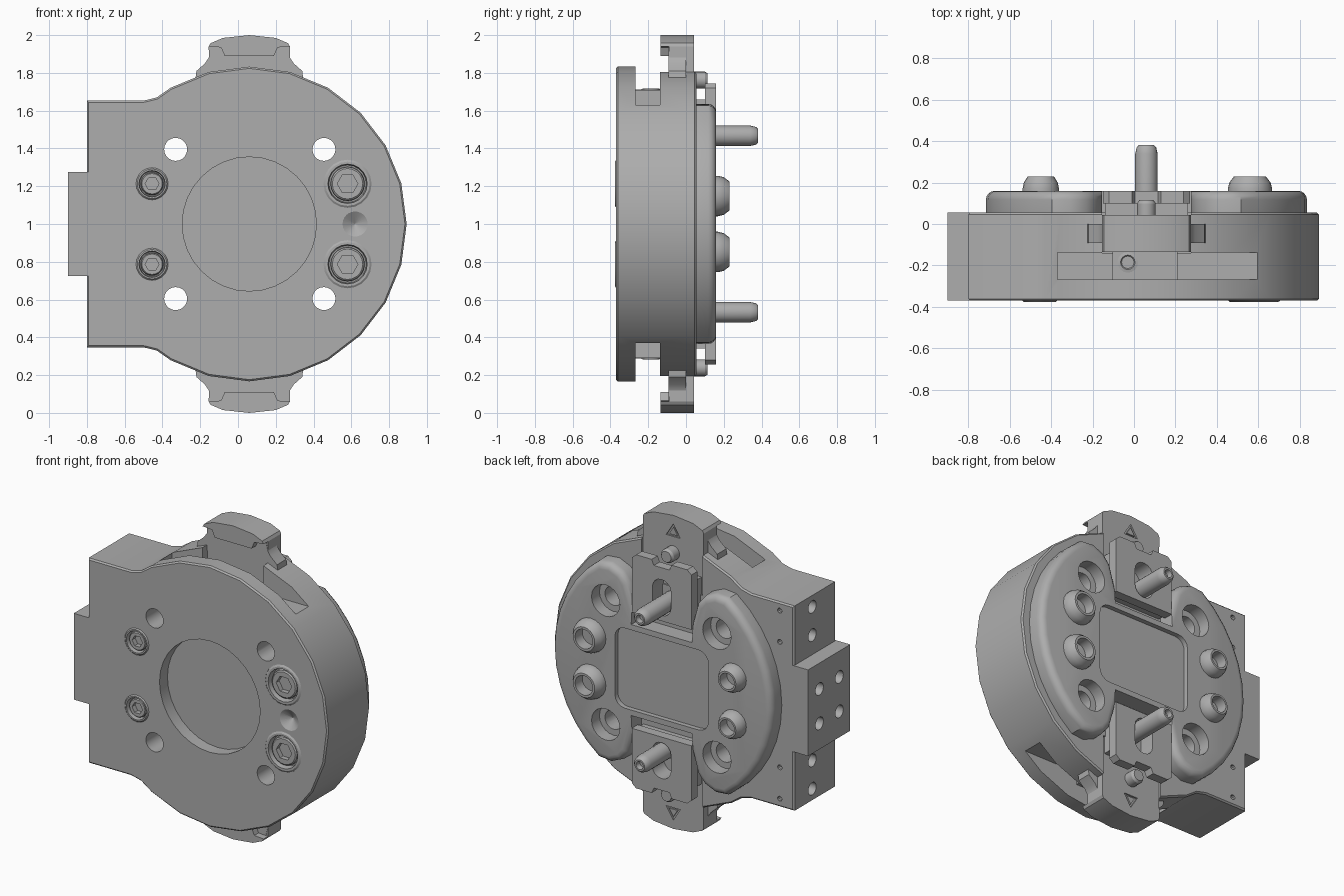
import bpy, bmesh
from math import sin, cos, pi, radians

if "Cube" in bpy.data.objects:
    bpy.data.objects.remove(bpy.data.objects["Cube"])

grey = bpy.data.materials.new("machined_grey")
grey.use_nodes = True
grey.diffuse_color = (0.42, 0.42, 0.42, 1)
grey.node_tree.nodes["Principled BSDF"].inputs["Base Color"].default_value = (0.42, 0.42, 0.42, 1)

CENTRE = (0.06, 0, 1)   # disc centre; all parts are modelled around it
SIDES = (1, -1)
parts = []


def finish(name, bm, keep=True):
    bmesh.ops.recalc_face_normals(bm, faces=bm.faces)
    mesh = bpy.data.meshes.new(name)
    bm.to_mesh(mesh)
    bm.free()
    obj = bpy.data.objects.new(name, mesh)
    obj.location = CENTRE
    bpy.context.collection.objects.link(obj)
    mesh.materials.append(grey)
    if keep:
        parts.append(obj)
    return obj


def prism(name, pts, y0, y1, keep=True, bevel=0, rule=None, segments=1):
    """Extrude an (x, z) outline from y0 to y1, bevelling edges picked by rule."""
    bm = bmesh.new()
    a = [bm.verts.new((x, y0, z)) for x, z in pts]
    b = [bm.verts.new((x, y1, z)) for x, z in pts]
    bm.faces.new(a)
    bm.faces.new(b)
    for i in range(len(pts)):
        j = (i + 1) % len(pts)
        bm.faces.new((a[i], a[j], b[j], b[i]))
    if bevel:
        bmesh.ops.recalc_face_normals(bm, faces=bm.faces)
        edges = [e for e in bm.edges if rule(*e.verts)]
        bmesh.ops.bevel(bm, geom=edges, offset=bevel, segments=segments,
                        profile=0.5, affect='EDGES', clamp_overlap=True)
    return finish(name, bm, keep)


def box(name, x, y, z, keep=True):
    pts = [(x[0], z[0]), (x[1], z[0]), (x[1], z[1]), (x[0], z[1])]
    return prism(name, pts, y[0], y[1], keep)


def lathe(name, profile, u, v, axis='y', n=20, keep=True):
    """Revolve (radius, height) points around an axis through (u, v)."""
    bm = bmesh.new()
    rings = []
    for r, h in profile:
        ring = []
        for i in range(n):
            p, q = u + r * cos(2 * pi * i / n), v + r * sin(2 * pi * i / n)
            ring.append(bm.verts.new({'y': (p, h, q), 'x': (h, p, q), 'z': (p, q, h)}[axis]))
        rings.append(ring)
    for a, b in zip(rings, rings[1:]):
        for i in range(n):
            j = (i + 1) % n
            bm.faces.new((a[i], a[j], b[j], b[i]))
    bm.faces.new(rings[0])
    bm.faces.new(rings[-1])
    return finish(name, bm, keep)


def rod(name, r, h0, h1, u, v, axis='y', n=20, keep=True):
    return lathe(name, [(r, h0), (r, h1)], u, v, axis, n, keep)


def cut(target, cutter):
    mod = target.modifiers.new("cut", 'BOOLEAN')
    mod.operation = 'DIFFERENCE'
    mod.solver = 'EXACT'
    mod.object = cutter
    bpy.context.view_layer.objects.active = target
    bpy.ops.object.modifier_apply(modifier=mod.name)
    bpy.data.objects.remove(cutter)


def drill(target, r, h0, h1, u, v, axis='y', n=20):
    cut(target, rod("drill", r, h0, h1, u, v, axis, n, False))


def rounded(hx, hz, r, cz=0):
    pts = []
    for k, (sx, sz) in enumerate([(1, 1), (-1, 1), (-1, -1), (1, -1)]):
        for i in range(5):
            t = pi / 2 * (k + i / 4)
            pts.append((sx * (hx - r) + r * cos(t), cz + sz * (hz - r) + r * sin(t)))
    return pts


# Main body: a disc outline running into a square-cornered flange
R = 0.833
outline = [(R * cos(radians(t)), R * sin(radians(t))) for t in range(-120, 121, 15)]
outline += [(-0.49, 0.67), (-0.56, 0.653), (-0.86, 0.653)]
outline += [(-0.86, -0.653), (-0.56, -0.653), (-0.49, -0.67)]
body = prism("main_body", outline, -0.37, 0.055, True, 0.009,
             lambda a, b: abs(a.co.y - b.co.y) < 0.01)
drill(body, 0.355, -0.5, -0.29, 0, 0, n=32)
cut(body, lathe("dimple", [(0.068, -0.371), (0.002, -0.33)], 0.56, 0, n=24, keep=False))
for s in SIDES:
    # side slots and latch pockets
    cut(body, box("slot", (-0.43, 0.7), (-0.268, -0.138), sorted((s * 0.63, s * 0.95)), False))
    cut(body, box("pocket", (-0.215, 0.215), (-0.139, 0.2), sorted((s * 0.55, s * 0.95)), False))
    for x in (-0.39, 0.395):
        drill(body, 0.061, -0.5, 0.2, x, s * 0.395)
    for z in (0.4, 0.58):
        drill(body, 0.04, -1, -0.78, -0.13, s * z, 'x', 16)
    for z in (0.4, 0.6):
        drill(body, 0.016, 0, 0.1, -0.76, s * z, n=10)

# Side port block
ports = box("port_block", (-0.96, -0.85), (-0.37, 0.055), (-0.275, 0.275))
for y in (-0.06, -0.26):
    for s in SIDES:
        drill(ports, 0.04, -1, -0.88, y, s * 0.11, 'x', 16)

# Rear plate: two rounded lobes joined by a central hub
quarter = [(0.215, 0.29), (0.215, 0.45), (0.24, 0.54), (0.29, 0.6), (0.37, 0.635)]
quarter += [(0.775 * cos(radians(t)), 0.775 * sin(radians(t))) for t in (54, 45, 36, 27, 18, 9)]
half = quarter + [(0.775, 0)] + [(x, -z) for x, z in reversed(quarter)]
rear = prism("rear_plate", half + [(-x, z) for x, z in reversed(half)], 0.05, 0.16, True, 0.045,
             lambda a, b: min(a.co.y, b.co.y) > 0.15 and max(abs(a.co.x), abs(b.co.x)) > 0.22, 4)
cut(rear, prism("window", rounded(0.33, 0.255, 0.07), 0.13, 0.3, False))
for s in SIDES:
    for x in (-0.39, 0.395):
        drill(rear, 0.061, 0, 0.3, x, s * 0.395)
        drill(rear, 0.1, 0.08, 0.3, x, s * 0.395)

for s, side in zip(SIDES, ("upper", "lower")):
    # Hollow tapered bosses on the rear
    for x, r, tag in ((0.5, 0.107, "large"), (-0.51, 0.088, "small")):
        lathe(f"{side}_{tag}_boss",
              [(r, 0.1), (r, 0.17), (r * 0.93, 0.2), (r * 0.72, 0.23),
               (r * 0.58, 0.23), (r * 0.55, 0.13)], x, s * 0.148)

    # Flush socket screws on the front
    for x, r, tag in ((0.52, 0.13, "large"), (-0.515, 0.087, "small")):
        drill(body, r * 0.98, -0.5, -0.32, x, s * 0.213, n=20)
        screw = lathe(f"{side}_{tag}_screw",
                      [(r, -0.31), (r, -0.367), (r * 0.9, -0.376), (r * 0.8, -0.376),
                       (r * 0.76, -0.335), (r * 0.7, -0.335), (r * 0.68, -0.36),
                       (r * 0.62, -0.366)], x, s * 0.213)
        drill(screw, r * 0.42, -0.5, -0.335, x, s * 0.213, n=6)

    # Latch tab: stem, lipped cap and flared shoulders
    def flip(pts):
        return [(x, s * z) for x, z in pts]

    wide = [(0.215, 0.94), (0.205, 0.957), (0.14, 0.985), (0, 1.0)]
    top = wide + [(-x, z) for x, z in reversed(wide[:-1])]
    lip = [(-0.15, 0.935), (-0.13, 0.89), (0.13, 0.89), (0.15, 0.935)]
    prism(f"{side}_tab_lip", flip(top + lip), -0.135, -0.085)
    stem = prism(f"{side}_tab", flip(top + [(-0.212, 0.55), (0.212, 0.55)]), -0.09, 0.043)
    mark = [(-0.05, 0.865), (0.05, 0.865), (0, 0.945)]
    cut(stem, prism("mark", flip(mark), 0.033, 0.1, False))
    prism(f"{side}_tab_mark", flip([(x * 0.6, 0.891 + (z - 0.891) * 0.6) for x, z in mark]), 0.03, 0.042)
    wing = [(0.2, 0.94), (0.215, 0.88), (0.235, 0.85), (0.28, 0.81), (0.285, 0.77)]
    prism(f"{side}_tab_shoulders", flip(wing + [(-x, z) for x, z in reversed(wing)]), -0.092, 0.0)

    # Slot filler with its cap screw
    box(f"{side}_slot_block", (-0.165, 0.15), (-0.27, -0.135), sorted((s * 0.6, s * 0.71)))
    lathe(f"{side}_slot_screw", [(0.05, s * 0.69), (0.05, s * 0.715), (0.035, s * 0.718),
                                 (0.03, s * 0.712)], -0.09, -0.185, 'z', 16)

    # Slider with an elongated opening, a guide pin and a stop stud
    edge = [(-0.21, 0.37), (0.21, 0.37), (0.21, 0.72), (0.18, 0.745), (0.07, 0.745),
            (0.055, 0.71), (-0.055, 0.71), (-0.07, 0.745), (-0.18, 0.745), (-0.21, 0.72)]
    slider = prism(f"{side}_slider", flip(edge), 0.1, 0.16)
    foot = box(f"{side}_slider_foot", (-0.2, 0.2), (0.04, 0.101), sorted((s * 0.38, s * 0.66)))
    for obj in (slider, foot):
        cut(obj, prism("opening", rounded(0.066, 0.115, 0.064, s * 0.52), 0.045, 0.3, False))
    lathe(f"{side}_guide_pin", [(0.054, 0.0), (0.054, 0.34), (0.047, 0.37), (0.036, 0.382),
                                (0.025, 0.382), (0.02, 0.35)], 0, s * 0.467)
    lathe(f"{side}_stop_stud", [(0.045, 0.03), (0.045, 0.1), (0.035, 0.115)], 0, s * 0.762, n=16)

# Smooth the rounded surfaces while keeping machined edges sharp
bpy.ops.object.select_all(action='DESELECT')
for obj in parts:
    obj.select_set(True)
bpy.context.view_layer.objects.active = body
bpy.ops.object.shade_smooth_by_angle(angle=radians(30))
